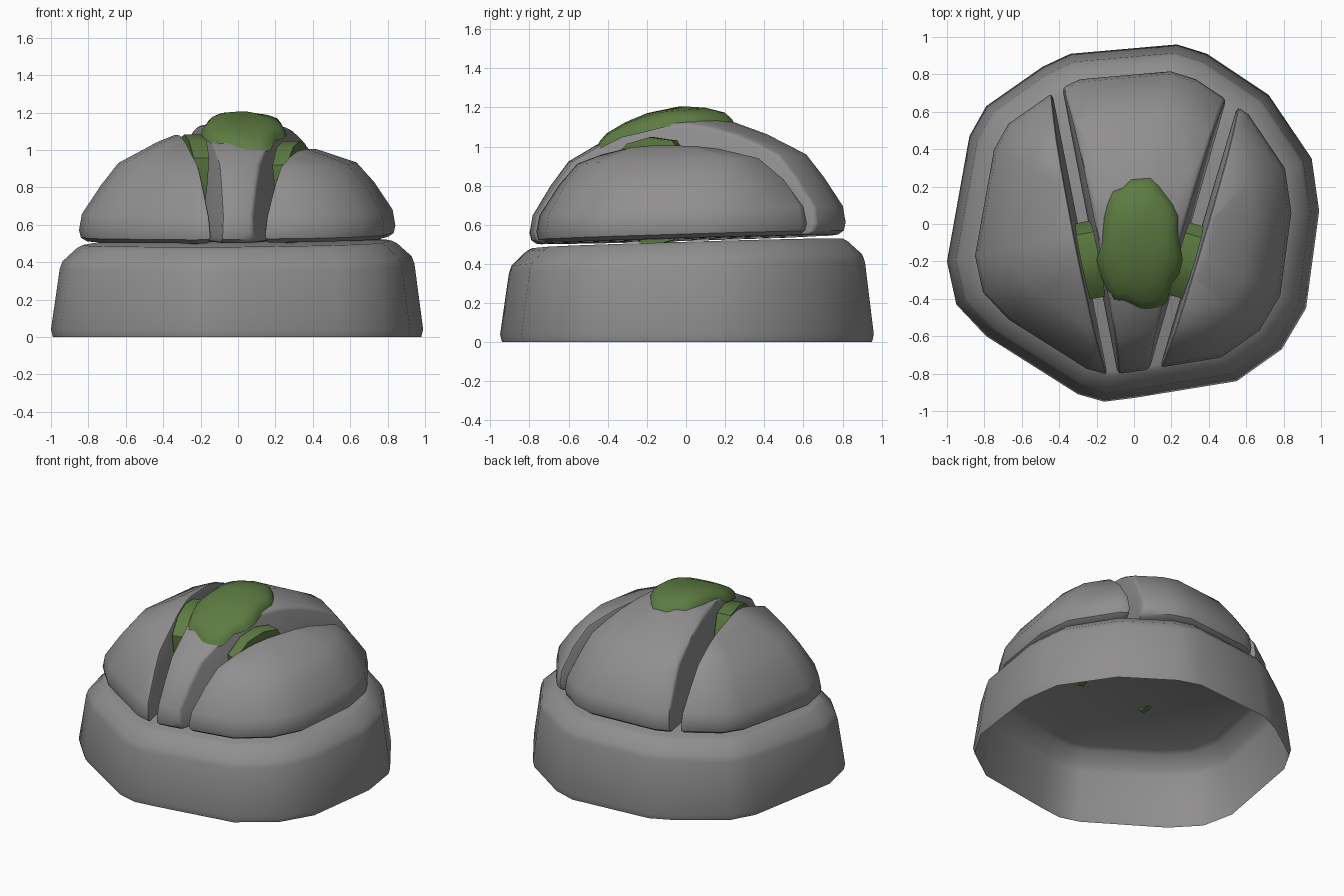
import bpy, bmesh, math, random
from mathutils import Vector
from mathutils.bvhtree import BVHTree

cube = bpy.data.objects.get("Cube")
if cube:
    bpy.data.objects.remove(cube, do_unlink=True)
random.seed(4)


def material(name, rgb):
    m = bpy.data.materials.new(name)
    m.use_nodes = True
    m.diffuse_color = (*rgb, 1)
    bsdf = next(n for n in m.node_tree.nodes if n.type == 'BSDF_PRINCIPLED')
    bsdf.inputs["Base Color"].default_value = (*rgb, 1)
    bsdf.inputs["Roughness"].default_value = 0.9
    return m


STONE = material("grey stone", (0.28, 0.272, 0.272))
MOSS = material("green moss", (0.11, 0.2, 0.055))

# Uneven footprint shared by the base and the domed stones
OUTLINE = [(-.16, -.95), (0, -.93), (.55, -.84), (.79, -.67), (.92, -.45),
           (.99, .07), (.95, .35), (.72, .69), (.39, .91), (.23, .96),
           (-.34, .91), (-.49, .84), (-.79, .63), (-.88, .47),
           (-1, -.2), (-.95, -.43), (-.79, -.6), (-.3, -.91)]


def loft(rings, close_bottom):
    """Stack scaled copies of the footprint and close the top."""
    bm = bmesh.new()
    rows = [[bm.verts.new((x * s, y * s, z)) for x, y in OUTLINE] for s, z in rings]
    n = len(OUTLINE)
    for a, b in zip(rows, rows[1:]):
        for i in range(n):
            j = (i + 1) % n
            bm.faces.new((a[i], a[j], b[j], b[i]))
    bm.faces.new(rows[-1])
    if close_bottom:
        bm.faces.new(rows[0][::-1])
    return bm


def finish(bm, name, mat, angle=35, tilt=True):
    """Lean the part with the top of the base and make it an object."""
    if tilt:
        for v in bm.verts:
            lean = min(1, v.co.z / 0.35)
            v.co.z += (0.03 * v.co.y + 0.01 * v.co.x) * (lean if v.co.z > 0.1 else 0)
    mesh = bpy.data.meshes.new(name)
    bm.to_mesh(mesh)
    bm.free()
    mesh.materials.append(mat)
    ob = bpy.data.objects.new(name, mesh)
    bpy.context.collection.objects.link(ob)
    bpy.ops.object.select_all(action='DESELECT')
    ob.select_set(True)
    bpy.context.view_layer.objects.active = ob
    bpy.ops.object.shade_smooth_by_angle(angle=math.radians(angle))
    return ob


# Hollow base with a chamfered shoulder
finish(loft([(.99, 0), (1, .04), (.953, .38), (.938, .42), (.86, .49), (.83, .505)], False),
       "base", STONE, 32)

DOME = [(.81, .525), (.84, .545), (.85, .585), (.835, .67), (.735, .82),
        (.64, .94), (.43, 1.05), (.22, 1.13), (.05, 1.16)]


def cut(bm, a, b, side):
    """Slice along the line a-b, drop the given side, fill and round the edge."""
    along = Vector((b[0] - a[0], b[1] - a[1], 0)).normalized()
    normal = along.cross(Vector((0, 0, 1)))
    if normal.x * side < 0:
        normal.negate()
    normal.z = 0.06
    res = bmesh.ops.bisect_plane(bm, geom=bm.verts[:] + bm.edges[:] + bm.faces[:],
                                 plane_co=(a[0], a[1], 0.5), plane_no=normal.normalized(),
                                 clear_outer=True)
    rim = [g for g in res["geom_cut"] if isinstance(g, bmesh.types.BMVert)]
    bmesh.ops.remove_doubles(bm, verts=rim, dist=0.025)
    edges = [e for e in bm.edges if e.is_boundary]
    bmesh.ops.holes_fill(bm, edges=edges, sides=0)
    bmesh.ops.recalc_face_normals(bm, faces=bm.faces[:])
    bmesh.ops.bevel(bm, geom=[e for e in edges if e.is_valid], offset=0.018,
                    segments=2, profile=0.5, affect='EDGES', clamp_overlap=False)


# Three stones split from one dome by two diverging grooves
STONES = {
    "right_stone": [((-.43, .68), (-.14, -.8), 1)],
    "middle_stone": [((-.385, .72), (-.09, -.8), -1), ((.5, .68), (.085, -.78), 1)],
    "left_stone": [((.55, .63), (.135, -.77), -1)],
}
for name, cuts in STONES.items():
    bm = loft(DOME, True)
    if name == "left_stone":
        for v in bm.verts:
            if v.co.z > 0.9:
                v.co.z = 0.9 + (v.co.z - 0.9) * 0.65
    for a, b, side in cuts:
        cut(bm, a, b, side)
    finish(bm, name, STONE)

# Moss cap draped over the crown
dome = loft(DOME, True)
tree = BVHTree.FromBMesh(dome)
dome.free()
bm = bmesh.new()
COUNT = 28
ragged = [random.uniform(0.9, 1.06) for _ in range(COUNT)]
rows = []
for t, lift in ((.3, .045), (.6, .045), (.85, .035), (.95, .015), (1, -.012)):
    row = []
    for i in range(COUNT):
        ang = math.tau * i / COUNT
        c, s = math.cos(ang), math.sin(ang)
        r = t * (ragged[i] if t > 0.8 else 1) / (abs(c) ** 2.6 + abs(s) ** 2.6) ** (1 / 2.6)
        y = -.11 + .35 * r * s
        x = .035 + .215 * r * c * (1.05 + 0.5 * min(0, y + .2))
        z = tree.ray_cast(Vector((x, y, 3)), Vector((0, 0, -1)))[0].z
        row.append(bm.verts.new((x, y, z + lift)))
    rows.append(row)
bm.faces.new(rows[0])
for a, b in zip(rows, rows[1:]):
    for i in range(COUNT):
        j = (i + 1) % COUNT
        bm.faces.new((a[i], b[i], b[j], a[j]))
finish(bm, "moss_cap", MOSS, 60)

# Moss hanging down inside each groove
for name, back, front, top in (("right_moss_strip", (-.41, .7), (-.115, -.8), 1.09),
                               ("left_moss_strip", (.525, .655), (.11, -.775), 1.05)):
    bm = bmesh.new()
    back, front = Vector((*back, 0)), Vector((*front, 0))
    side = (front - back).normalized().cross(Vector((0, 0, 1)))
    shape = [(.46, .94), (.5, top - .02), (.58, top), (.66, top - .03), (.73, top - .12),
             (.72, .8), (.66, .6), (.6, .49), (.5, .52), (.47, .7)]
    sheets = []
    for sign in (-1, 1):
        sheets.append([bm.verts.new(back.lerp(front, t) + side * sign * (.02 + .06 * max(0, z - .6))
                                    + Vector((0, 0, z))) for t, z in shape])
    bm.faces.new(sheets[0])
    bm.faces.new(sheets[1][::-1])
    for i in range(len(shape)):
        j = (i + 1) % len(shape)
        bm.faces.new((sheets[0][i], sheets[1][i], sheets[1][j], sheets[0][j]))
    bmesh.ops.recalc_face_normals(bm, faces=bm.faces[:])
    finish(bm, name, MOSS)
